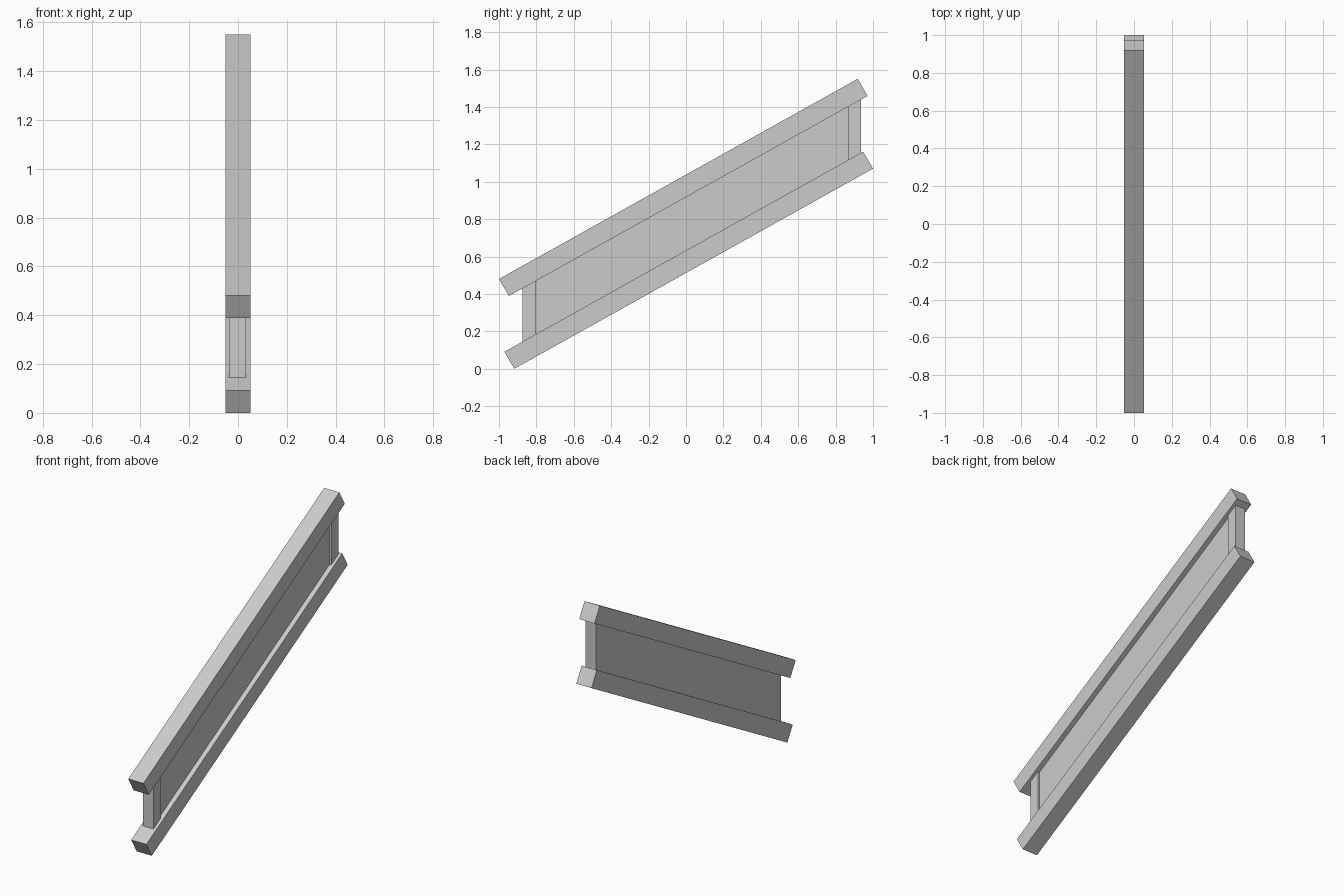
import bpy
import bmesh
from mathutils import Vector

if "Cube" in bpy.data.objects:
    bpy.data.objects.remove(bpy.data.objects["Cube"], do_unlink=True)

GREY = (0.6, 0.6, 0.6, 1.0)
grey = bpy.data.materials.new("plain grey")
grey.use_nodes = True
grey.diffuse_color = GREY
grey.node_tree.nodes["Principled BSDF"].inputs["Base Color"].default_value = GREY

ALONG = Vector((1.918, 1.07))      # rail direction in the y-z plane
DOWN = Vector((0.053, -0.091))     # rail depth, square to its length
TOP_START = Vector((-1.0, 0.48))
BOTTOM_START = Vector((-0.971, 0.091))
SLOPE = ALONG.y / ALONG.x


def extrude_profile(name, profile, x_min, x_max):
    """Make a solid from a y-z outline carried across x."""
    bm = bmesh.new()
    face = bm.faces.new([bm.verts.new((x_min, y, z)) for y, z in profile])
    extruded = bmesh.ops.extrude_face_region(bm, geom=[face])["geom"]
    moved = [v for v in extruded if isinstance(v, bmesh.types.BMVert)]
    bmesh.ops.translate(bm, verts=moved, vec=(x_max - x_min, 0, 0))
    bmesh.ops.recalc_face_normals(bm, faces=bm.faces)
    mesh = bpy.data.meshes.new(name)
    bm.to_mesh(mesh)
    bm.free()
    mesh.materials.append(grey)
    bpy.context.collection.objects.link(bpy.data.objects.new(name, mesh))


def between_rails(y_min, y_max):
    """Outline that fills the sloping gap between the rails."""
    def height(start, y):
        return start.y + (y - start.x) * SLOPE
    under_top = TOP_START + DOWN
    return [(y_min, height(BOTTOM_START, y_min)), (y_max, height(BOTTOM_START, y_max)),
            (y_max, height(under_top, y_max)), (y_min, height(under_top, y_min))]


# Sloping rails
for name, start in (("top_rail", TOP_START), ("bottom_rail", BOTTOM_START)):
    outline = [start, start + ALONG, start + ALONG + DOWN, start + DOWN]
    extrude_profile(name, outline, -0.052, 0.052)

# Upright end posts
for name, y_min in (("front_post", -0.875), ("back_post", 0.866)):
    extrude_profile(name, between_rails(y_min, y_min + 0.07), -0.037, 0.033)

# Infill panel, set back on one side
extrude_profile("infill_panel", between_rails(-0.805, 0.866), -0.036, 0.022)
